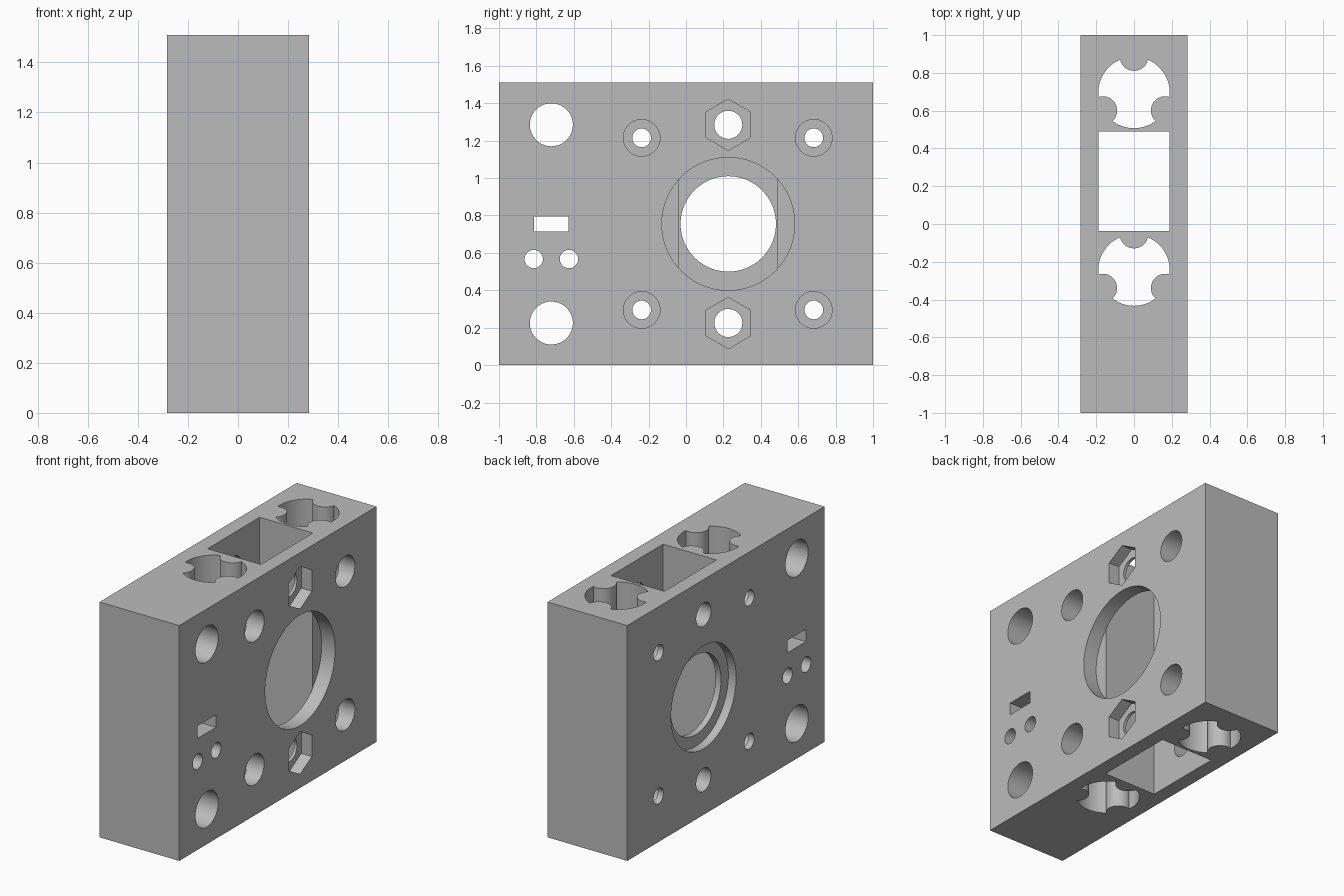
import bpy
import math
from mathutils import Matrix

default = bpy.data.objects.get("Cube")
if default:
    bpy.data.objects.remove(default, do_unlink=True)

grey = bpy.data.materials.new("plain grey")
grey.use_nodes = True
grey.diffuse_color = (0.5, 0.5, 0.5, 1)
grey.node_tree.nodes["Principled BSDF"].inputs["Base Color"].default_value = (0.5, 0.5, 0.5, 1)

HX, HEIGHT = 0.283, 1.51     # half thickness, height
MID_Y, MID_Z = 0.226, HEIGHT / 2
CAVITY_X = 0.189             # half width of the inner shaft
OUT = 0.4                    # beyond either side face


def box(name, x, y, z):
    """Box from (min, max) pairs."""
    bpy.ops.mesh.primitive_cube_add(size=1)
    obj = bpy.context.object
    size = Matrix.Diagonal((x[1] - x[0], y[1] - y[0], z[1] - z[0], 1))
    centre = Matrix.Translation((sum(x) / 2, sum(y) / 2, sum(z) / 2))
    obj.data.transform(centre @ size)
    obj.name = name
    obj.data.materials.append(grey)
    return obj


def side_bore(name, y, z, radius, x0=-OUT, x1=OUT, sides=64):
    """Prism along x; six sides gives a hexagon with points up and down."""
    bpy.ops.mesh.primitive_cylinder_add(vertices=sides, radius=radius, depth=x1 - x0)
    obj = bpy.context.object
    turn = Matrix.Rotation(math.pi / 2, 4, 'Y')
    if sides == 6:
        turn = turn @ Matrix.Rotation(math.pi / 2, 4, 'Z')
        # primitive starts with a vertex on +Y; the turn puts it on the z axis
    obj.data.transform(Matrix.Translation(((x0 + x1) / 2, y, z)) @ turn)
    obj.name = name
    obj.data.materials.append(grey)
    return obj


def upright(name, x, y, radius, depth):
    bpy.ops.mesh.primitive_cylinder_add(vertices=64, radius=radius, depth=depth)
    obj = bpy.context.object
    obj.data.transform(Matrix.Translation((x, y, MID_Z)))
    obj.name = name
    obj.data.materials.append(grey)
    return obj


def cut(target, cutter):
    cutter.hide_render = True
    mod = target.modifiers.new("cut", 'BOOLEAN')
    mod.operation = 'DIFFERENCE'
    mod.solver = 'EXACT'
    mod.object = cutter
    bpy.context.view_layer.objects.active = target
    bpy.ops.object.modifier_apply(modifier=mod.name)
    bpy.data.objects.remove(cutter, do_unlink=True)


block = box("carriage_block", (-HX, HX), (-1, 1), (0, HEIGHT))

# Rectangular shaft through the height
cut(block, box("shaft", (-CAVITY_X, CAVITY_X), (MID_Y - 0.264, MID_Y + 0.264), (-0.2, 1.8)))

# Two upright bearing bores, each with three rounded ribs
for y in (MID_Y - 0.47, MID_Y + 0.47):
    bore = upright("bearing_bore", 0, y, CAVITY_X, 2)
    for degrees in (90, 210, 330):
        a = math.radians(degrees)
        cut(bore, upright("rib", 0.19 * math.cos(a), y + 0.19 * math.sin(a), 0.075, 3))
    cut(block, bore)

# Large window with a recess on each side
cut(block, side_bore("window", MID_Y, MID_Z, 0.255, sides=96))
cut(block, side_bore("right_recess", MID_Y, MID_Z, 0.355, x0=0.187, sides=96))
cut(block, side_bore("left_recess", MID_Y, MID_Z, 0.33, x1=-HX + 0.055, sides=96))

for s in (-1, 1):
    # Nut pockets with bolt holes
    z = MID_Z + s * 0.53
    cut(block, side_bore("bolt_hole", MID_Y, z, 0.075))
    cut(block, side_bore("nut_pocket", MID_Y, z, 0.137, x0=HX - 0.075, sides=6))
    # Large plain holes
    cut(block, side_bore("plain_hole", -0.72, z, 0.115))
    # Screw holes with deep counterbores
    for t in (-1, 1):
        y, z2 = MID_Y - 0.003 + t * 0.46, MID_Z + s * 0.46
        cut(block, side_bore("screw_hole", y, z2, 0.05))
        cut(block, side_bore("counterbore", y, z2, 0.098, x0=-0.243))
    # Small pair of holes
    cut(block, side_bore("small_hole", -0.72 + s * 0.094, 0.567, 0.049))

# Strap slot
cut(block, box("slot", (-OUT, OUT), (-0.813, -0.627), (0.715, 0.795)))

bpy.ops.object.select_all(action='DESELECT')
block.select_set(True)
bpy.context.view_layer.objects.active = block
bpy.ops.object.shade_smooth_by_angle(angle=math.radians(30))
